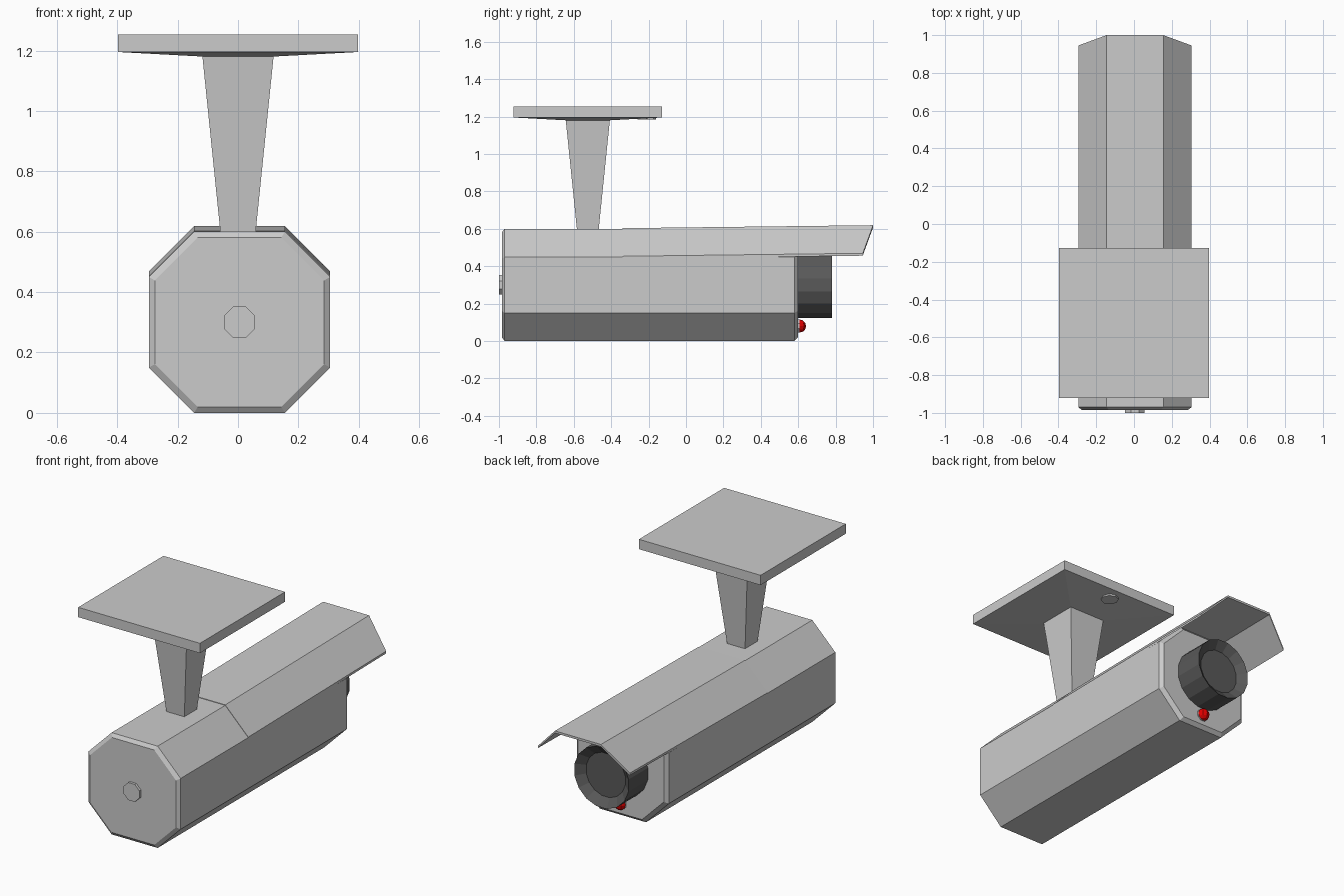
import bpy, bmesh
from math import cos, sin, tau

if "Cube" in bpy.data.objects:
    bpy.data.objects.remove(bpy.data.objects["Cube"])

CX, CZ = 0.005, 0.30   # axis of the camera body


def material(name, color):
    m = bpy.data.materials.new(name)
    m.diffuse_color = color
    m.use_nodes = True
    m.node_tree.nodes["Principled BSDF"].inputs["Base Color"].default_value = m.diffuse_color
    return m


def loft(name, rings, mat=None):
    """Skin a list of equal-length closed rings and cap both ends."""
    bm = bmesh.new()
    rows = [[bm.verts.new(p) for p in r] for r in rings]
    n = len(rows[0])
    for a, b in zip(rows, rows[1:]):
        for i in range(n):
            j = (i + 1) % n
            bm.faces.new((a[i], a[j], b[j], b[i]))
    bm.faces.new(rows[0][::-1])
    bm.faces.new(rows[-1])
    bmesh.ops.recalc_face_normals(bm, faces=bm.faces)
    mesh = bpy.data.meshes.new(name)
    bm.to_mesh(mesh)
    bm.free()
    ob = bpy.data.objects.new(name, mesh)
    bpy.context.collection.objects.link(ob)
    if mat:
        mesh.materials.append(mat)
    return ob


def circle_y(r, y, n, z=CZ):
    return [(CX + r * cos(tau * (i + .5) / n), y, z + r * sin(tau * (i + .5) / n)) for i in range(n)]


def octagon(h, y):
    c = h - 0.15 + (0.30 - h) * 0.42
    pts = [(h, -c), (h, c), (c, h), (-c, h), (-h, c), (-h, -c), (-c, -h), (c, -h)]
    return [(CX + x, y, CZ + z) for x, z in pts]


def square(h, z, y=-0.525):
    return [(-h, y - h, z), (h, y - h, z), (h, y + h, z), (-h, y + h, z)]


dark = material("dark_rubber", (0.1, 0.1, 0.1, 1))
red = material("red_light", (0.8, 0.0, 0.0, 1))

# Octagonal housing with chamfered ends
loft("housing", [octagon(.28, -.985), octagon(.30, -.97), octagon(.30, .58), octagon(.28, .60)])

# Rear button
loft("rear_button", [circle_y(.056, -1.0, 8), circle_y(.056, -.98, 8)])


# Sun visor: thin folded sheet, rising slightly to a raked front edge
def visor_ring(y_top, y_low, lift):
    outer = [(-.30, .453), (-.15, .603), (.15, .603), (.30, .453)]
    t = 0.013
    ys = [y_low, y_top, y_top, y_low]
    top = [(CX + x, y, z + lift) for (x, z), y in zip(outer, ys)]
    return top + [(x, y, z - t) for x, y, z in reversed(top)]


loft("sun_visor", [visor_ring(-.34, -.34, 0), visor_ring(1.0, .945, .016)])

# Lens barrel with recessed glass
loft("lens", [circle_y(.18, .59, 16), circle_y(.18, .78, 16), circle_y(.13, .74, 16)], dark)

# Indicator light and its seat
loft("light_seat", [circle_y(.038, .59, 8, .08), circle_y(.038, .606, 8, .08)])
bpy.ops.mesh.primitive_uv_sphere_add(segments=8, ring_count=6, radius=.035, location=(CX, .607, .08))
light = bpy.context.object
light.name = "indicator_light"
light.data.materials.append(red)

# Tapered stem and mounting plate with shallow pyramid underside
loft("mount_stem", [square(.058, .595), square(.118, 1.182)])
loft("mount_plate", [square(.118, 1.18), square(.397, 1.195), square(.397, 1.253)])

# Screw cap under the plate
loft("plate_screw", [[(.05 * cos(tau * i / 8), -.21 + .05 * sin(tau * i / 8), z) for i in range(8)]
                     for z in (1.183, 1.20)])
